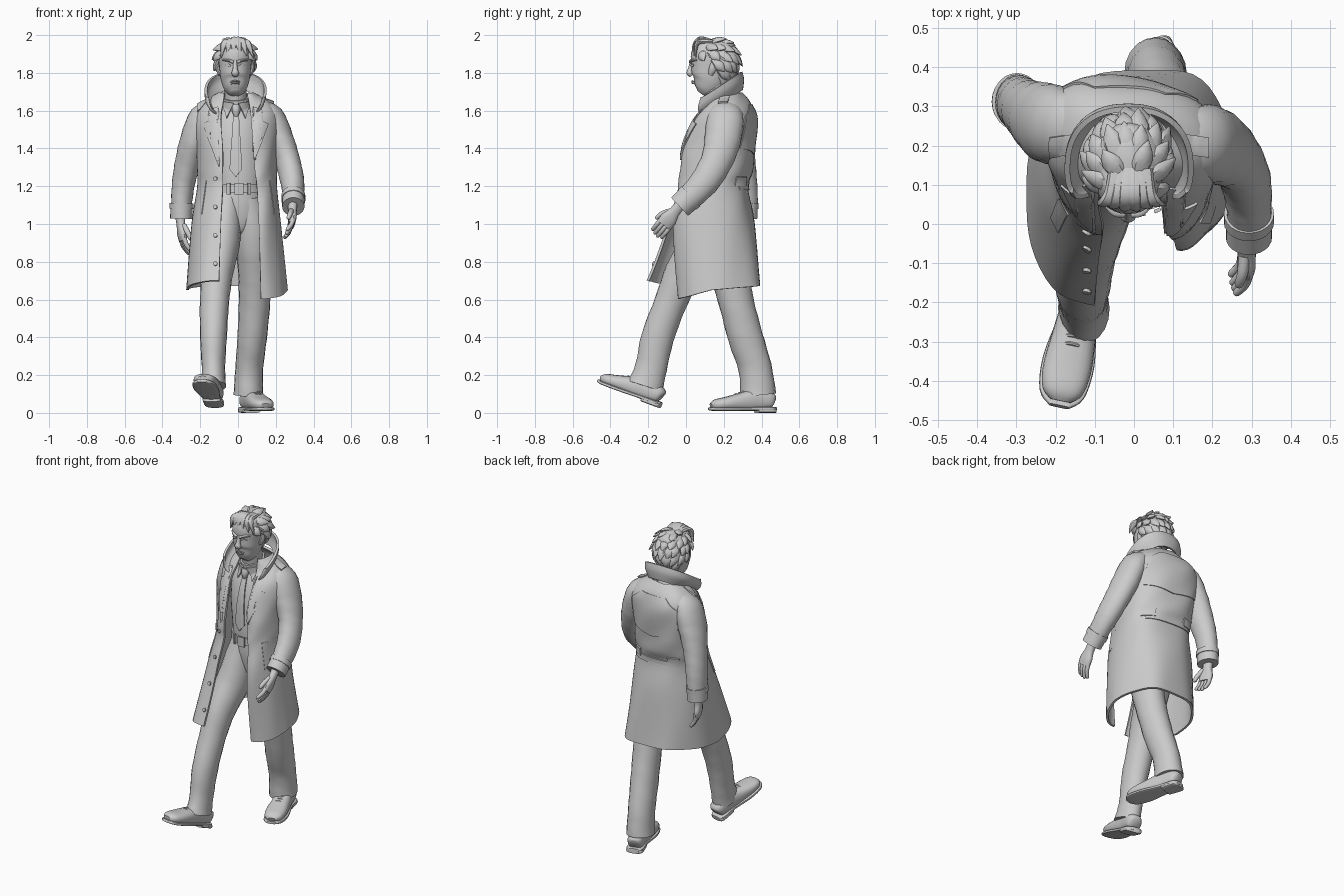
import bpy, bmesh, math, random
from math import sin, cos, pi, radians
from mathutils import Vector, Matrix
from mathutils.bvhtree import BVHTree

random.seed(4)
cube = bpy.data.objects.get("Cube")
if cube:
    bpy.data.objects.remove(cube)

grey = bpy.data.materials.new("plain grey")
grey.use_nodes = True
grey.diffuse_color = (.6, .6, .6, 1)
grey.node_tree.nodes["Principled BSDF"].inputs["Base Color"].default_value = grey.diffuse_color
trees = {}


def spow(value, power):
    return math.copysign(abs(value) ** power, value)


def spline(rows, steps):
    """Smoothly interpolate rows of numbers."""
    out = []
    for i in range(len(rows) - 1):
        a, b, c, d = (rows[max(0, min(len(rows) - 1, i + j))] for j in (-1, 0, 1, 2))
        for s in range(steps):
            t = s / steps
            out.append([q + t * (r - p) / 2 + t * t * (p - 2.5 * q + 2 * r - e / 2)
                        + t ** 3 * (e - p + 3 * (q - r)) / 2 for p, q, r, e in zip(a, b, c, d)])
    return out + [list(rows[-1])]


def make(name, verts, faces, thick=0, matrix=None):
    bm = bmesh.new()
    made = [bm.verts.new(v) for v in verts]
    for f in faces:
        bm.faces.new([made[i] for i in f])
    bmesh.ops.recalc_face_normals(bm, faces=bm.faces)
    mesh = bpy.data.meshes.new(name)
    bm.to_mesh(mesh)
    bm.free()
    for p in mesh.polygons:
        p.use_smooth = True
    mesh.set_sharp_from_angle(angle=radians(40))
    mesh.materials.append(grey)
    obj = bpy.data.objects.new(name, mesh)
    bpy.context.collection.objects.link(obj)
    if matrix:
        obj.matrix_world = matrix
    if thick:
        solid = obj.modifiers.new("thickness", "SOLIDIFY")
        solid.thickness, solid.offset = thick, 0
        split = obj.modifiers.new("crisp edges", "EDGE_SPLIT")
        split.split_angle = radians(50)
    trees[name] = BVHTree.FromPolygons([Vector(v) for v in verts], faces)


def skin(name, rings, closed=True, **kw):
    n = len(rings[0])
    faces = [(k * n + i, k * n + (i + 1) % n, (k + 1) * n + (i + 1) % n, (k + 1) * n + i)
             for k in range(len(rings) - 1) for i in range(n if closed else n - 1)]
    if closed:
        faces += [tuple(range(n)), tuple(range((len(rings) - 1) * n, len(rings) * n))]
    make(name, [v for r in rings for v in r], faces, **kw)


def tube(name, rows, side=(1, 0, 0), n=20, steps=4, power=1, folds=0, **kw):
    """Rows are x, y, z, half width along side, half depth."""
    rows = spline(rows, steps)
    mids = [Vector(r[:3]) for r in rows]
    rings = []
    for k, row in enumerate(rows):
        tangent = (mids[min(k + 1, len(mids) - 1)] - mids[max(k - 1, 0)]).normalized()
        across = Vector(side)
        across = (across - tangent * across.dot(tangent)).normalized()
        depth = tangent.cross(across)
        ring = []
        for i in range(n):
            a = 2 * pi * i / n
            g = 1 + folds * sin(2 * a + k * 1.3) * sin(k * .9)
            ring.append(mids[k] + across * (row[3] * g * spow(cos(a), power))
                        + depth * (row[4] * g * spow(sin(a), power)))
        rings.append(ring)
    skin(name, rings, **kw)


def wrap(name, rows, thick, shape, n=14, steps=5):
    """Open garment shell: z, right edge x y, right side, middle y, back y, left side, left edge x y."""
    rings = []
    for k, row in enumerate(spline(rows, steps)):
        z, rx, ry, rs, my, by, ls, lx, ly = row
        cx, halves = (rs + ls) / 2, []
        for ex, ey, sx in ((rx, ry, rs), (lx, ly, ls)):
            turn = [(sin(pi / 2 * i / n), abs(cos(pi / 2 * i / n))) for i in range(n + 1)]
            half = [(ex + (sx - ex) * s, my + (ey - my) * c) for s, c in turn]
            half += [(cx + (sx - cx) * c ** .85, my + (by - my) * s ** .85) for s, c in turn[1:]]
            halves.append(half)
        outline = halves[0] + halves[1][-2::-1]
        rings.append([shape(k, i, x, y, z) for i, (x, y) in enumerate(outline)])
    skin(name, rings, closed=False, thick=thick)


def plate(name, targets, axis, points, sign=-1, lift=.009):
    """Lay a flat outline on the surface of the targets, seen along one axis."""
    bm = bmesh.new()
    corners = []
    for u, v in points:
        p = [u, v]
        p.insert(axis, 3 * sign)
        corners.append(bm.verts.new(p))
    bm.faces.new(corners)
    bmesh.ops.triangulate(bm, faces=bm.faces)
    bmesh.ops.subdivide_edges(bm, edges=bm.edges, cuts=8, use_grid_fill=True)
    ray = Vector([-sign if i == axis else 0 for i in range(3)])
    bm.verts.index_update()
    spots = []
    for v in bm.verts:
        hits = [h for h in (trees[t].ray_cast(v.co, ray) for t in targets) if h[0] is not None]
        spots.append(min(hits, key=lambda h: h[3])[0] if hits else None)
    known = [s for s in spots if s]
    fixed = []
    for spot, v in zip(spots, bm.verts):
        if not spot:
            near = min(known, key=lambda s: sum((s[i] - v.co[i]) ** 2 for i in range(3) if i != axis))
            spot = v.co.copy()
            spot[axis] = near[axis]
        fixed.append(spot - ray * lift)
    faces = [tuple(v.index for v in f.verts) for f in bm.faces]
    bm.free()
    make(name, fixed, faces, thick=.009)


# Shirt, neck, hips and belt
tube("shirt", [(.005, .17, 1.12, .13, .12), (.005, .17, 1.25, .135, .13), (-.005, .19, 1.42, .15, .14),
               (-.01, .2, 1.55, .14, .12), (-.01, .19, 1.64, .075, .08)], n=32)
tube("neck", [(-.01, .18, 1.58, .06, .065), (-.015, .15, 1.76, .058, .07)])
tube("shirt_collar", [(-.01, .18, 1.61, .078, .085), (-.012, .165, 1.67, .068, .078)], n=28)
tube("hips", [(.005, .17, 1.2, .13, .125), (.005, .17, 1.1, .137, .125), (.005, .165, 1.02, .12, .11),
              (0, .16, .96, .07, .085), (0, .16, .94, .03, .05)], n=28)
tube("belt", [(.005, .17, 1.165, .14, .138), (.005, .17, 1.21, .139, .138)], n=36, steps=1)
for name, x in (("buckle", .005), ("right_belt_loop", -.05), ("left_belt_loop", .06)):
    w = .024 if name == "buckle" else .008
    plate(name, ["belt"], 1, [(x - w, 1.157), (x + w, 1.157), (x + w, 1.218), (x - w, 1.218)])

# Tie and collar points
plate("tie", ["shirt"], 1, [(-.012, 1.25), (.022, 1.29), (.004, 1.59), (-.024, 1.59), (-.044, 1.29)])
tube("tie_knot", [(-.01, .085, 1.57, .012, .012), (-.01, .085, 1.6, .022, .02), (-.01, .09, 1.63, .02, .018)], n=10)
for name, s in (("left_collar_point", 1), ("right_collar_point", -1)):
    plate(name, ["shirt", "shirt_collar"], 1,
          [(-.01 + s * .012, 1.64), (-.01 + s * .05, 1.56), (-.01 + s * .075, 1.65)])


# Coat, twisting from hem to shoulders with the stride
def coat_shape(k, i, x, y, z):
    wave = max(0, 1.15 - z) * .02 * sin(i * .8)
    twist = max(-1, min(1, (1 - z) / .35)) * .12 * x
    if z < 1:
        front = max(0, .1 - y) * (.17 if x < 0 else -.3)
        z += (1 - z) / .35 * (front + max(0, y - .1) * .08)
    return (x * (1 + wave), y + twist + wave * .4 + .003 * sin(i * .6 + k * .7), z)


wrap("coat", [(.65, -.1, -.19, -.27, .1, .39, .255, .12, -.055), (1, -.09, -.09, -.24, .13, .355, .22, .11, -.06),
              (1.19, -.08, -.035, -.21, .17, .322, .2, .1, -.03), (1.28, -.08, -.027, -.21, .18, .342, .2, .09, -.015),
              (1.4, -.08, -.012, -.215, .2, .352, .2, .08, 0), (1.55, -.09, .05, -.23, .22, .36, .215, .07, .06),
              (1.63, -.08, .1, -.19, .22, .338, .175, .06, .12), (1.69, -.07, .14, -.1, .21, .29, .08, .05, .14)],
     .014, coat_shape)
wrap("coat_collar", [(1.65, -.095, .08, -.125, .17, .295, .1, .075, .08), (1.7, -.14, .07, -.165, .15, .3, .135, .11, .07),
                     (1.745, -.155, .085, -.17, .14, .292, .145, .13, .085)], .014,
     lambda k, i, x, y, z: (x, y, z + .65 * (y - .2)))

# Sleeves, cuffs and straps
arms = {
    "right": [(-.12, .24, 1.63, .03, .06), (-.185, .25, 1.57, .07, .095), (-.23, .26, 1.45, .076, .1),
              (-.265, .285, 1.33, .068, .083), (-.288, .305, 1.22, .06, .073), (-.298, .312, 1.12, .056, .068),
              (-.3, .312, 1.04, .053, .065)],
    "left": [(.1, .22, 1.63, .03, .06), (.17, .21, 1.57, .07, .095), (.22, .195, 1.45, .075, .095),
             (.26, .165, 1.34, .067, .085), (.285, .11, 1.24, .063, .08), (.293, .045, 1.165, .058, .07),
             (.293, -.025, 1.1, .053, .063)]}
for s, rows in arms.items():
    tube(s + "_sleeve", rows, folds=.035, n=24)
    end, before = Vector(rows[-1][:3]), Vector(rows[-2][:3])
    d = (end - before).normalized()
    for part, a, b, r in (("cuff", -.045, .012, .059), ("cuff_strap", -.07, -.04, .064)):
        tube(f"{s}_{part}", [(*(end + d * a), r, r + .009), (*(end + d * b), r, r + .007)], n=24, steps=1)

# Lapels, pockets, shoulder straps and back tabs
coat = ["coat"]
for s, m, c in (("right", -1, -.015), ("left", 1, -.01)):
    plate(s + "_lapel", coat, 1, [(c + m * .085, 1.3), (c + m * .13, 1.42), (c + m * .17, 1.53),
                                  (c + m * .125, 1.55), (c + m * .14, 1.6), (c + m * .09, 1.62), (c + m * .1, 1.5)],
          lift=.012)
    plate(s + "_pocket", coat, 1, [(m * .165, 1.23), (m * .185, 1.23), (m * .21, 1.06), (m * .19, 1.05)], lift=.012)
    plate(s + "_shoulder_strap", coat + [s + "_sleeve"], 2,
          [(c + m * .13, .18), (c + m * .2, .17), (c + m * .2, .22), (c + m * .13, .23)], sign=1)
    plate(s + "_back_tab", coat, 1, [(m * .1, 1.2), (m * .17, 1.2), (m * .17, 1.25), (m * .1, 1.25)],
          sign=1, lift=.012)

# Coat buttons, storm flap and back belt
for i in range(4):
    ring = [(-.12 + .011 * cos(a * pi / 4), 1.24 - i * .15 + .011 * sin(a * pi / 4)) for a in range(8)]
    plate(f"coat_button_{i}", coat, 1, ring, lift=.012)
plate("storm_flap", coat, 1, [(-.18, 1.4), (0, 1.37), (.165, 1.4), (.16, 1.57), (.08, 1.63), (-.1, 1.63),
                              (-.18, 1.57)], sign=1)
plate("back_belt", coat, 1, [(-.16, 1.18), (.15, 1.18), (.15, 1.22), (-.16, 1.22)], sign=1)

# Trouser legs
tube("right_leg", [(-.05, .165, 1.14, .08, .115), (-.085, .08, .9, .095, .11), (-.11, -.015, .74, .085, .097),
                   (-.125, -.083, .58, .077, .086), (-.13, -.15, .4, .07, .088), (-.13, -.185, .24, .062, .084),
                   (-.128, -.215, .14, .066, .094)], folds=.03)
tube("left_leg", [(.06, .17, 1.14, .08, .12), (.083, .185, .93, .1, .115), (.09, .23, .74, .09, .102),
                  (.087, .268, .58, .083, .093), (.075, .315, .4, .077, .094), (.06, .365, .24, .074, .088),
                  (.055, .383, .095, .08, .093)], folds=.03)


# Shoes, built heel at origin and toe along -y
def shoe(s, place, yaw, pitch):
    m = Matrix.Translation(place) @ Matrix.Rotation(yaw, 4, "Z") @ Matrix.Rotation(-pitch, 4, "X")
    tube(s + "_shoe", [(0, .01, .06, .025, .025), (0, -.01, .065, .046, .045), (0, -.09, .07, .05, .06),
                       (0, -.16, .06, .056, .05), (0, -.25, .05, .062, .036), (0, -.31, .043, .052, .028),
                       (0, -.335, .036, .026, .014)], power=.8, matrix=m)
    tube(s + "_sole", [(0, .018, .022, .03, .009), (0, -.01, .022, .052, .01), (0, -.1, .022, .05, .01),
                       (0, -.22, .02, .067, .01), (0, -.31, .02, .058, .01), (0, -.345, .022, .026, .008)],
         power=.5, matrix=m)
    tube(s + "_heel", [(0, .017, .012, .03, .012), (0, 0, .012, .051, .012), (0, -.085, .012, .048, .012)],
         power=.5, matrix=m)
    for i in range(4):
        y, z = -.14 - i * .02, .118 - i * .006
        tube(f"{s}_lace_{i}", [(-.03, y, z - .012, .005, .005), (0, y, z, .005, .005),
                               (.03, y, z - .012, .005, .005)], side=(0, 1, 0), n=8, matrix=m)


shoe("left", (.048, .455, 0), radians(17), 0)
shoe("right", (-.125, -.155, .032), radians(-12), radians(20))


# Hands
def hand(s, wrist, d, w, n):
    p, d, w, n = (Vector(v) for v in (wrist, d, w, n))
    d.normalize()

    def row(along, across, inward, a, b):
        return (*(p + d * along + w * across + n * inward), a, b)

    tube(s + "_palm", [row(-.06, 0, 0, .03, .026), row(0, 0, 0, .03, .022), row(.05, 0, 0, .045, .021),
                       row(.09, 0, .004, .043, .018)], side=w, n=14, power=.85)
    for i in range(4):
        a, size = (i - 1.5) * .022, .078 - .008 * abs(i - 1.3)
        tube(f"{s}_finger_{i}", [row(.08, a, .003, .012, .013), row(.08 + size * .5, a, .01, .012, .012),
                                 row(.08 + size, a, .03, .01, .01), row(.086 + size, a, .034, .004, .004)],
             side=w, n=10)
    tube(s + "_thumb", [row(.01, .02, .01, .015, .015), row(.05, .048, .02, .014, .014),
                        row(.085, .055, .03, .011, .011), row(.092, .055, .032, .003, .003)], side=n, n=10)


hand("left", (.288, -.06, 1.065), (-.02, -.6, -.75), (.2, -.75, .6), (-1, 0, 0))
hand("right", (-.303, .305, 1), (.1, -.1, -1), (.25, -.95, .1), (1, .2, 0))

# Head and face
tube("head", [(-.015, .08, 1.69, .026, .025), (-.015, .095, 1.712, .054, .058), (-.015, .12, 1.76, .075, .09),
              (-.015, .13, 1.82, .083, .102), (-.015, .14, 1.89, .087, .114), (-.015, .15, 1.95, .07, .09),
              (-.015, .15, 1.97, .03, .04)], n=32, power=.9)
tube("nose", [(-.015, .035, 1.865, .01, .012), (-.015, .024, 1.82, .013, .014), (-.015, .02, 1.8, .02, .017),
              (-.015, .03, 1.786, .014, .012)], n=12)
for s, m in (("left", 1), ("right", -1)):
    x = -.015
    tube(s + "_brow", [(x + m * .01, .024, 1.856, .008, .008), (x + m * .035, .03, 1.866, .008, .01),
                       (x + m * .065, .06, 1.868, .005, .006)], side=(0, 0, 1), n=10)
    plate(s + "_eye", ["head"], 1, [(x + m * .018, 1.838), (x + m * .035, 1.832), (x + m * .052, 1.842),
                                    (x + m * .035, 1.849)], lift=.002)
    tube(s + "_ear", [(x + m * .08, .13, 1.79, .01, .012), (x + m * .09, .14, 1.82, .012, .02),
                      (x + m * .092, .15, 1.85, .01, .02)], n=10)
for name, z, w in (("upper_lip", 1.757, .028), ("lower_lip", 1.747, .021)):
    tube(name, [(-.015 - w, .045, z - .005, .003, .003), (-.015, .033, z, .005, .005),
                (-.015 + w, .045, z - .005, .003, .003)], side=(0, 0, 1), n=8)

# Hair cap, with locks sweeping away from the front parting
tube("hair_cap", [(-.015, .2, 1.74, .055, .04), (-.015, .185, 1.8, .082, .07), (-.015, .165, 1.88, .092, .1),
                  (-.015, .15, 1.94, .08, .1), (-.015, .145, 1.975, .035, .055)], n=24)
centre, parting = Vector((-.015, .155, 1.86)), Vector((0, .05, 1.95))
for layer, (height, count) in enumerate(((-50, 9), (-25, 13), (0, 15), (24, 14), (46, 11), (70, 6))):
    for i in range(count):
        turn = 2 * pi * (i + .5 * (layer % 2)) / count + random.uniform(-.12, .12)
        if sin(turn) < (.05 if height < 0 else -.3 if height < 20 else -.85):
            continue
        lift = radians(height)
        out = Vector((cos(turn) * cos(lift), sin(turn) * cos(lift), sin(lift)))
        root = centre + Vector((out.x * .09, out.y * .104, out.z * .106))
        flow = root - parting - Vector((0, 0, .03))
        flow = (flow - out * flow.dot(out)).normalized()
        size = random.uniform(.06, .085)
        tip = root + out * random.uniform(.008, .022) + flow * size
        tube(f"hair_lock_{layer}_{i}", [(*(root - flow * .02), .018, .012), (*(root + out * .012 + flow * size * .45), .026, .015),
                                        (*tip, .002, .002)], side=out.cross(flow), n=8, steps=3)

# Fringe locks fanning over the forehead
for i in range(6):
    f = (i - 2.5) / 2.5
    x = -.01 + f * .045
    drop = 1.905 - .025 * abs(f)
    tube(f"fringe_{i}", [(x * .8, .14, 1.965, .02, .012), (x, .075, 1.982 - .016 * abs(f), .022, .014),
                         (x + f * .022, .042 + .012 * abs(f), 1.945, .018, .011),
                         (x + f * .04 + .006, .03 + .022 * abs(f), drop, .002, .002)], n=8)
